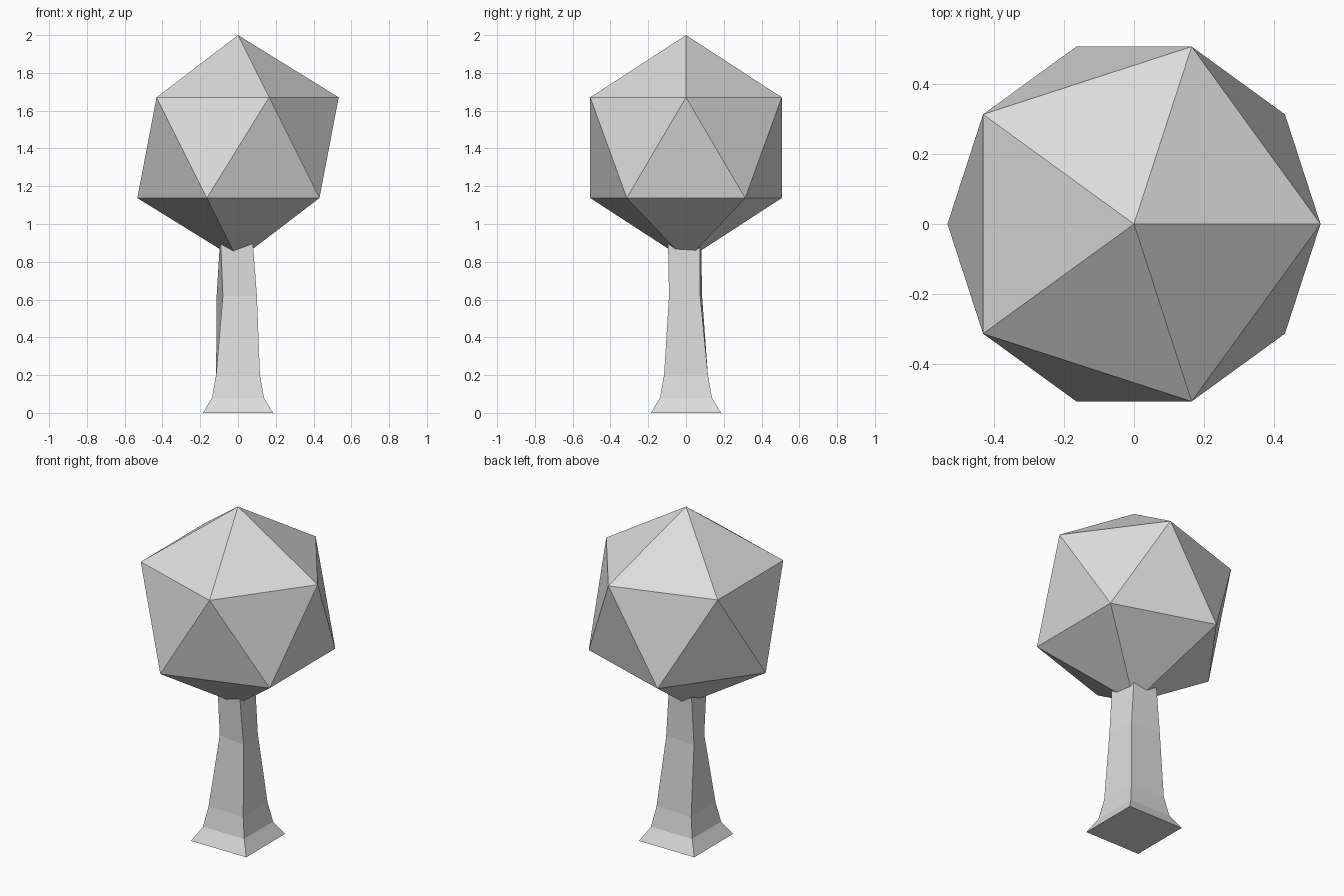
import bpy
import bmesh

cube = bpy.data.objects.get("Cube")
if cube:
    bpy.data.objects.remove(cube, do_unlink=True)


def make_material(name, color):
    mat = bpy.data.materials.new(name)
    mat.use_nodes = True
    mat.diffuse_color = color
    mat.node_tree.nodes["Principled BSDF"].inputs["Base Color"].default_value = color
    return mat


def make_object(name, bm, mat):
    bmesh.ops.recalc_face_normals(bm, faces=bm.faces[:])
    mesh = bpy.data.meshes.new(name)
    bm.to_mesh(mesh)
    bm.free()
    mesh.materials.append(mat)
    obj = bpy.data.objects.new(name, mesh)
    bpy.context.collection.objects.link(obj)
    return obj


def square(half):
    return [(-half, -half), (half, -half), (half, half), (-half, half)]


def loft(sections):
    """Skin a stack of four-cornered sections and cap both ends."""
    bm = bmesh.new()
    rings = [[bm.verts.new((x, y, z)) for x, y in corners] for z, corners in sections]
    for low, high in zip(rings, rings[1:]):
        for i in range(len(low)):
            j = (i + 1) % len(low)
            bm.faces.new((low[i], low[j], high[j], high[i]))
    bm.faces.new(rings[0][::-1])
    bm.faces.new(rings[-1])
    return bm


gray = make_material("light gray", (0.72, 0.72, 0.72, 1))

# Trunk: flared square foot, slightly skewed towards the top
trunk = loft([
    (0, square(0.185)),
    (0.08, square(0.138)),
    (0.2, square(0.116)),
    (0.62, [(-0.08, -0.06), (0.10, -0.09), (0.08, 0.075), (-0.113, 0.085)]),
    (0.95, [(-0.093, -0.066), (0.075, -0.096), (0.06, 0.075), (-0.09, 0.08)]),
])
make_object("trunk", trunk, gray)

# Crown: a single faceted icosahedron
crown = bmesh.new()
bmesh.ops.create_icosphere(crown, subdivisions=1, radius=0.596)
make_object("crown", crown, gray).location = (0, 0, 1.404)
